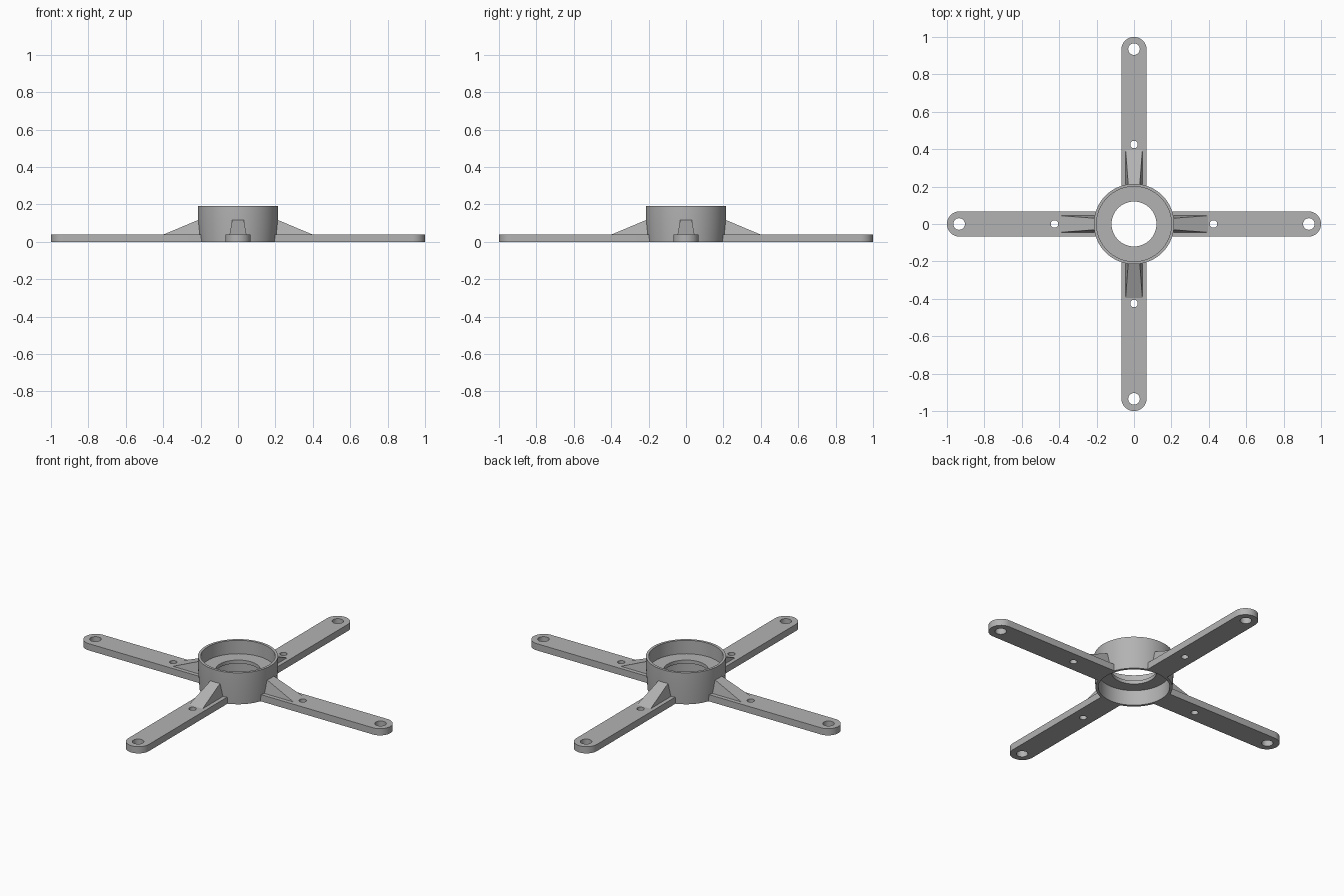
import bpy, bmesh, math

if "Cube" in bpy.data.objects:
    bpy.data.objects.remove(bpy.data.objects["Cube"])

grey = bpy.data.materials.new("plain grey")
grey.diffuse_color = (0.45, 0.45, 0.45, 1)
grey.use_nodes = True
grey.node_tree.nodes["Principled BSDF"].inputs["Base Color"].default_value = grey.diffuse_color


def mesh_object(name, bm):
    bmesh.ops.recalc_face_normals(bm, faces=bm.faces)
    mesh = bpy.data.meshes.new(name)
    bm.to_mesh(mesh)
    bm.free()
    mesh.materials.append(grey)
    obj = bpy.data.objects.new(name, mesh)
    bpy.context.collection.objects.link(obj)
    return obj


def select(obj):
    bpy.ops.object.select_all(action='DESELECT')
    obj.select_set(True)
    bpy.context.view_layer.objects.active = obj


def arc(cx, r, start, end, n):
    return [(cx + r * math.cos(start + (end - start) * i / n),
             r * math.sin(start + (end - start) * i / n)) for i in range(n + 1)]


def hub(segments=64):
    # Closed wall profile (radius, height) with an inner ledge, spun about z
    profile = [(0.207, 0), (0.215, 0.12), (0.215, 0.19), (0.2, 0.19), (0.2, 0.11),
               (0.12, 0.11), (0.12, 0.09), (0.192, 0.09), (0.192, 0)]
    bm = bmesh.new()
    rings = [[bm.verts.new((r * math.cos(a), r * math.sin(a), z)) for r, z in profile]
             for a in (2 * math.pi * i / segments for i in range(segments))]
    n = len(profile)
    for i in range(segments):
        a, b = rings[i], rings[(i + 1) % segments]
        for j in range(n):
            k = (j + 1) % n
            bm.faces.new((a[j], b[j], b[k], a[k]))
    return mesh_object("hub", bm)


def arm(angle):
    # Flat bar with a round tip, a curved root and two screw holes
    curve = bpy.data.curves.new("arm", 'CURVE')
    curve.dimensions = '2D'
    curve.fill_mode = 'BOTH'
    curve.extrude = 0.02
    root = math.asin(0.068 / 0.2)
    tau = 2 * math.pi
    outline = arc(0.932, 0.068, -math.pi / 2, math.pi / 2, 24) + arc(0, 0.2, root, -root, 8)
    for pts in (outline, arc(0.935, 0.031, 0, tau, 32)[:-1], arc(0.425, 0.02, 0, tau, 24)[:-1]):
        spline = curve.splines.new('POLY')
        spline.points.add(len(pts) - 1)
        for p, (x, y) in zip(spline.points, pts):
            p.co = (x, y, 0, 1)
        spline.use_cyclic_u = True
    curve.materials.append(grey)
    obj = bpy.data.objects.new("arm", curve)
    bpy.context.collection.objects.link(obj)
    obj.location.z = 0.02
    obj.rotation_euler.z = angle
    select(obj)
    bpy.ops.object.convert(target='MESH')
    return bpy.context.object


def gusset(angle):
    # Sloping rib whose sides lean inward towards the top
    bm = bmesh.new()
    low, high, tip = [[bm.verts.new((x, s * w, z)) for s in (-1, 1)]
                      for x, w, z in ((0.2, 0.045, 0.038), (0.2, 0.03, 0.122), (0.4, 0.045, 0.038))]
    bm.faces.new((low[0], low[1], high[1], high[0]))
    bm.faces.new((high[0], high[1], tip[1], tip[0]))
    bm.faces.new((low[0], tip[0], tip[1], low[1]))
    for s in (0, 1):
        bm.faces.new((low[s], high[s], tip[s]))
    obj = mesh_object("gusset", bm)
    obj.rotation_euler.z = angle


smooth = [hub()]
for q in range(4):
    smooth.append(arm(q * math.pi / 2))
    gusset(q * math.pi / 2)
for obj in smooth:
    select(obj)
    bpy.ops.object.shade_smooth_by_angle(angle=math.radians(30))
